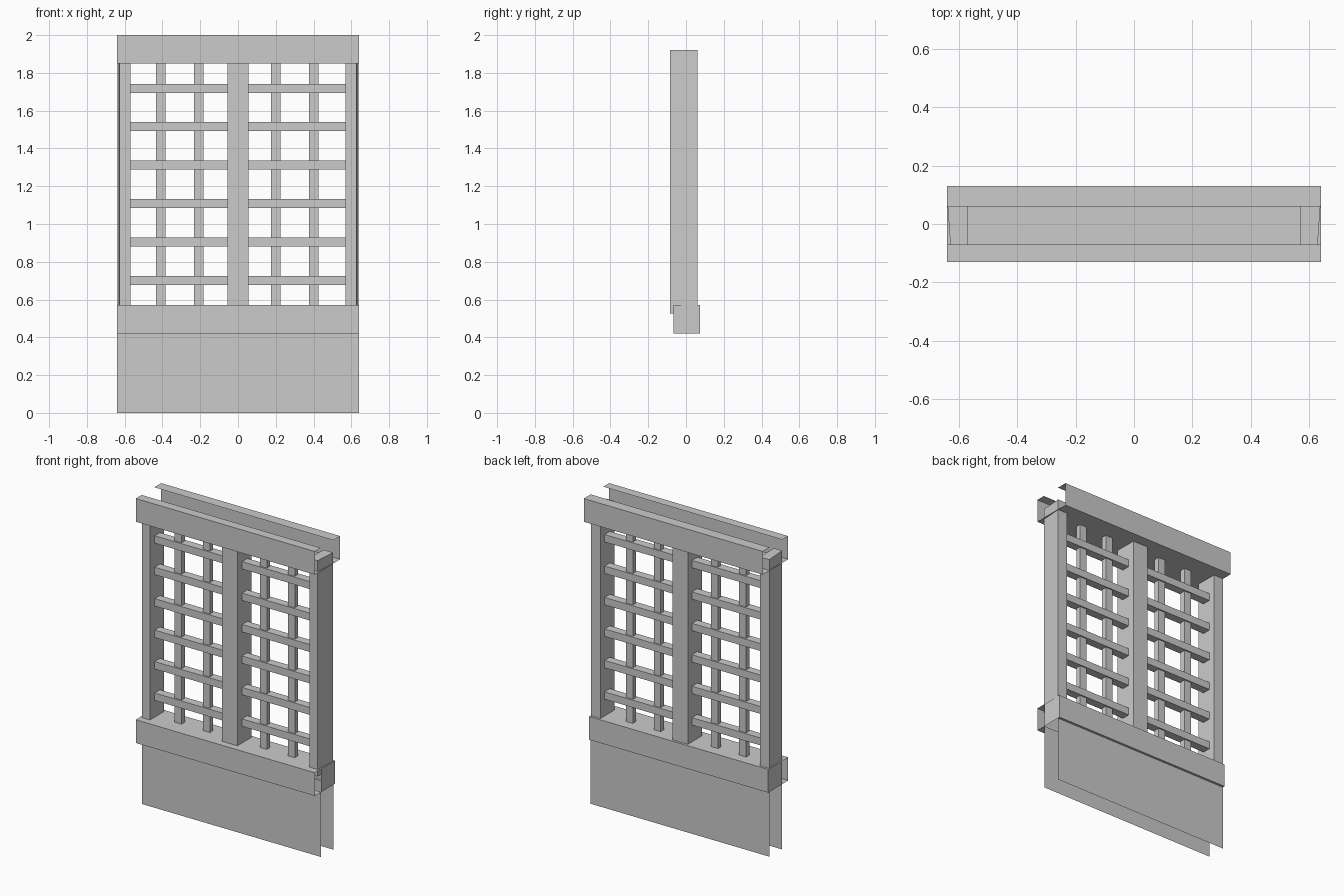
import bpy

if "Cube" in bpy.data.objects:
    bpy.data.objects.remove(bpy.data.objects["Cube"])

W = 0.64  # half width


def make(name, verts, faces):
    me = bpy.data.meshes.new(name)
    me.from_pydata(verts, [], faces)
    ob = bpy.data.objects.new(name, me)
    bpy.context.collection.objects.link(ob)
    return ob


def sheet(name, profile):
    """Open (y, z) profile swept along x as a thin sheet."""
    n = len(profile)
    verts = [(x, y, z) for x in (-W, W) for y, z in profile]
    faces = [(i, i + 1, n + i + 1, n + i) for i in range(n - 1)]
    return make(name, verts, faces)


def prism(name, plan, z0, z1):
    """Counter-clockwise (x, y) plan raised from z0 to z1."""
    n = len(plan)
    verts = [(x, y, z) for z in (z0, z1) for x, y in plan]
    faces = [(i, (i + 1) % n, n + (i + 1) % n, n + i) for i in range(n)]
    faces += [tuple(reversed(range(n))), tuple(range(n, 2 * n))]
    return make(name, verts, faces)


def box(name, x0, x1, y0, y1, z0, z1):
    return prism(name, [(x0, y0), (x1, y0), (x1, y1), (x0, y1)], z0, z1)


# Head rail: two lips joined by the soffit, open ends
sheet("head_rail", [(-0.07, 2), (-0.13, 2), (-0.13, 1.85),
                    (0.13, 1.85), (0.13, 2), (0.06, 2)])

# Sill rail with the thin lower wall panels hanging from it
sheet("sill_and_lower_panels", [(0.06, 0), (0.06, 0.42), (0.075, 0.42),
                                (0.075, 0.57), (-0.13, 0.57), (-0.13, 0.42),
                                (-0.065, 0.42), (-0.065, 0)])

# Sill end caps
cap = [(-0.065, 0.42), (0.075, 0.42), (0.075, 0.57), (-0.065, 0.57)]
for side, x in (("left", -W), ("right", W)):
    face = (0, 1, 2, 3) if x > 0 else (3, 2, 1, 0)
    make("sill_end_" + side, [(x, y, z) for y, z in cap], [face])

# Side posts, outer face slightly splayed
right = [(0.57, -0.085), (0.628, -0.085), (0.638, 0.06), (0.57, 0.06)]
prism("post_right", right, 0.525, 1.92)
prism("post_left", [(-x, y) for x, y in reversed(right)], 0.525, 1.92)

# Centre mullion
box("mullion", -0.055, 0.055, -0.085, 0.06, 0.57, 1.85)

# Slender upright lattice bars
for i, x in enumerate((-0.41, -0.208, 0.2, 0.4)):
    box(f"upright_bar_{i}", x - 0.025, x + 0.025, -0.027, 0.008, 0.57, 1.85)

# Cross bars in both bays
for i in range(6):
    z = 0.702 + i * 0.2033
    for side, x0, x1 in (("left", -0.57, -0.055), ("right", 0.055, 0.57)):
        box(f"cross_bar_{side}_{i}", x0, x1, -0.037, 0.017, z - 0.024, z + 0.024)
